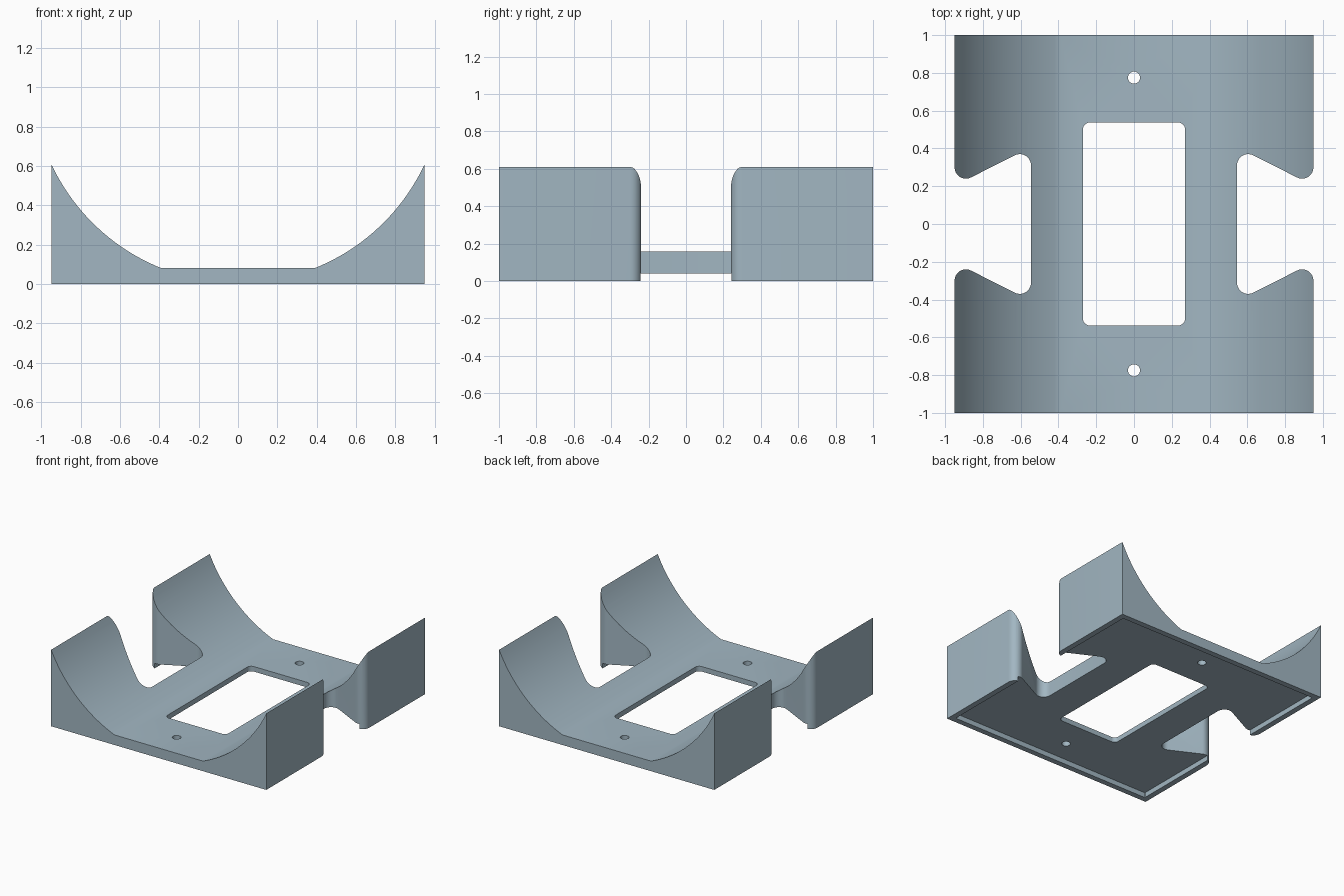
import bpy, bmesh, math

if "Cube" in bpy.data.objects:
    bpy.data.objects.remove(bpy.data.objects["Cube"])

HALF_W, HALF_L = 0.95, 1.0
ARC_Z, ARC_R, FLAT_X = 1.053, 1.048, 0.39

blue_grey = bpy.data.materials.new("blue grey")
blue_grey.diffuse_color = (0.36, 0.47, 0.54, 1)
blue_grey.use_nodes = True
blue_grey.node_tree.nodes["Principled BSDF"].inputs["Base Color"].default_value = blue_grey.diffuse_color


def arc(cx, cy, r, a0, a1, n):
    """Points on an arc, angles in degrees."""
    angles = [math.radians(a0 + (a1 - a0) * i / n) for i in range(n + 1)]
    return [(cx + r * math.cos(a), cy + r * math.sin(a)) for a in angles]


def prism(name, points, lo, hi, along_y=False):
    """Extrude a closed 2D outline along z (or along y)."""
    bm = bmesh.new()
    place = (lambda p: (p[0], lo, p[1])) if along_y else (lambda p: (p[0], p[1], lo))
    face = bm.faces.new([bm.verts.new(place(p)) for p in points])
    new = bmesh.ops.extrude_face_region(bm, geom=[face])["geom"]
    shift = (0, hi - lo, 0) if along_y else (0, 0, hi - lo)
    bmesh.ops.translate(bm, vec=shift, verts=[g for g in new if isinstance(g, bmesh.types.BMVert)])
    bmesh.ops.recalc_face_normals(bm, faces=bm.faces)
    mesh = bpy.data.meshes.new(name)
    bm.to_mesh(mesh)
    bm.free()
    obj = bpy.data.objects.new(name, mesh)
    mesh.materials.append(blue_grey)
    bpy.context.collection.objects.link(obj)
    return obj


def rounded_rect(hx, hy, r, n=6):
    pts = []
    for k, (sx, sy) in enumerate([(1, 1), (-1, 1), (-1, -1), (1, -1)]):
        pts += arc(sx * (hx - r), sy * (hy - r), r, 90 * k, 90 * k + 90, n)
    return pts


# Cradle body: flat floor between two concave flanks
edge = math.degrees(math.asin(HALF_W / ARC_R))
floor = math.degrees(math.asin(FLAT_X / ARC_R))
right = arc(0, ARC_Z, ARC_R, -90 + edge, -90 + floor, 24)
left = [(-x, z) for x, z in reversed(right)]
cradle = prism("cradle", [(-HALF_W, 0), (HALF_W, 0)] + right + left, -HALF_L, HALF_L, True)

# Dovetail side slots with rounded inner corners and tips
n_ang = math.degrees(math.atan2(2, 1))
upper = arc(0.605, 0.31, 0.06, 180, n_ang, 10)
upper += arc(0.89, 0.30, 0.06, 180 + n_ang, 360, 10) + [(1.2, 0.30)]
slot = upper + [(x, -y) for x, y in reversed(upper)]
cutters = [prism("right_slot_cutter", slot, -0.5, 1.5),
           prism("left_slot_cutter", [(-x, y) for x, y in slot], -0.5, 1.5)]

# Underside recess, central window and the two screw holes
cutters.append(prism("recess_cutter", rounded_rect(0.905, 0.955, 0.005, 1), -0.3, 0.04))
cutters.append(prism("window_cutter", rounded_rect(0.27, 0.537, 0.035), -0.4, 0.5))
for label, y in (("front", -0.775), ("back", 0.775)):
    cutters.append(prism(label + "_hole_cutter", arc(0, y, 0.032, 0, 345, 23), -0.4, 0.5))

for cutter in cutters:
    cutter.hide_render = True
    mod = cradle.modifiers.new(cutter.name, "BOOLEAN")
    mod.operation, mod.solver, mod.object = "DIFFERENCE", "EXACT", cutter

# Apply the cuts and shade the curved walls smooth
bpy.context.view_layer.objects.active = cradle
cradle.select_set(True)
for cutter in cutters:
    bpy.ops.object.modifier_apply(modifier=cutter.name)
    bpy.data.objects.remove(cutter)
bpy.ops.object.shade_smooth_by_angle(angle=math.radians(30))
